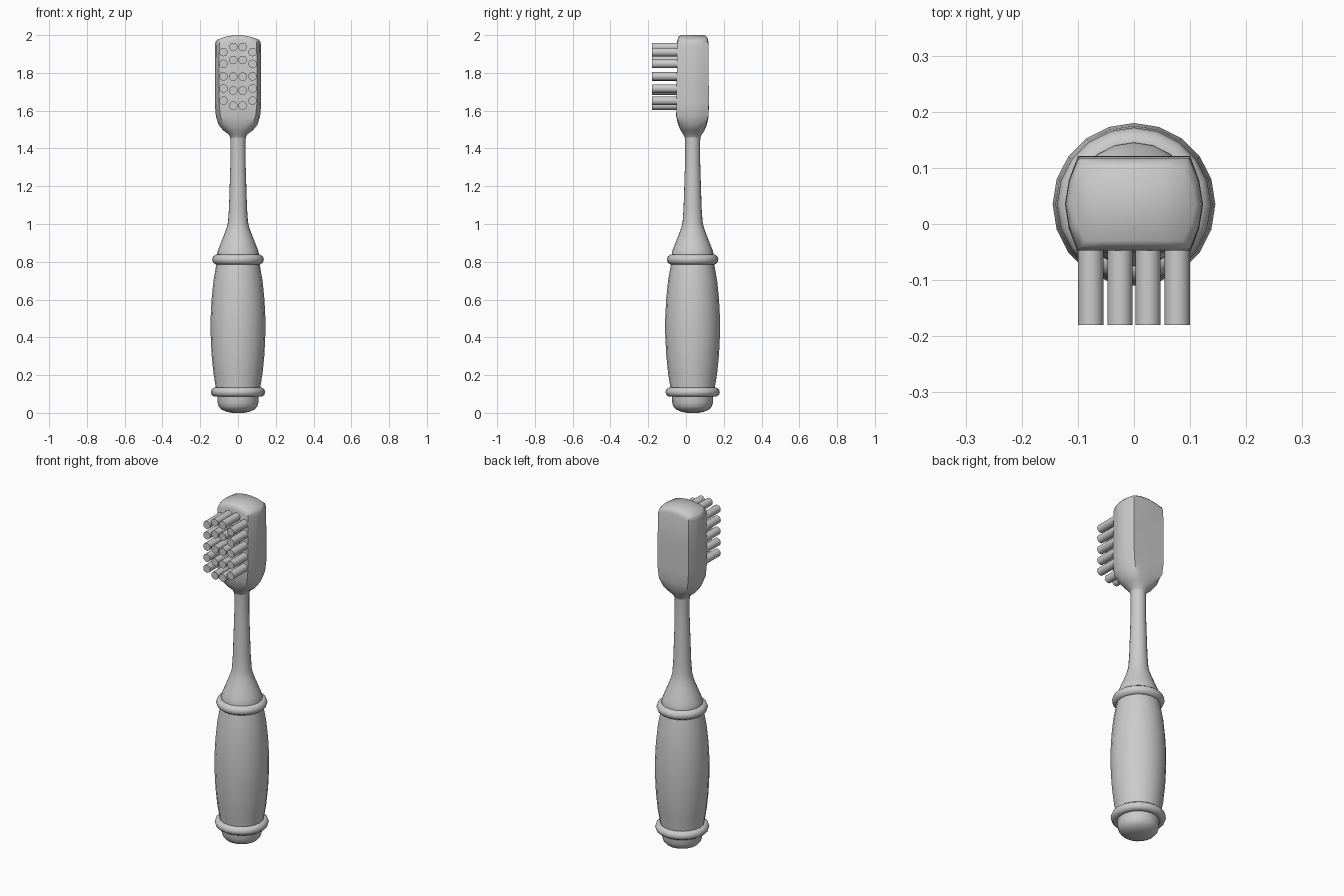
import bpy
from math import sin, cos, pi, atan2, radians

if "Cube" in bpy.data.objects:
    bpy.data.objects.remove(bpy.data.objects["Cube"])

AXIS_Y = 0.035


def make_object(name, verts, faces, angle=40):
    mesh = bpy.data.meshes.new(name)
    mesh.from_pydata(verts, [], faces)
    ob = bpy.data.objects.new(name, mesh)
    bpy.context.collection.objects.link(ob)
    smooth(ob, angle)
    return ob


def smooth(ob, angle=40):
    bpy.ops.object.select_all(action='DESELECT')
    ob.select_set(True)
    bpy.context.view_layer.objects.active = ob
    bpy.ops.object.shade_smooth_by_angle(angle=radians(angle))


def skin(rings, n):
    """Quads joining successive rings of n points."""
    return [(r * n + i, r * n + (i + 1) % n, (r + 1) * n + (i + 1) % n, (r + 1) * n + i)
            for r in range(rings - 1) for i in range(n)]


def lathe(name, profile, n=20):
    verts = [(r * cos(2 * pi * i / n), AXIS_Y + r * sin(2 * pi * i / n), z)
             for r, z in profile for i in range(n)]
    faces = skin(len(profile), n)
    last = (len(profile) - 1) * n
    faces += [tuple(reversed(range(n))), tuple(range(last, last + n))]
    return make_object(name, verts, faces)


# Rounded end cap, bulging grip and slim neck
lathe("end_cap", [(0.03, 0.0), (0.06, 0.006), (0.088, 0.018), (0.102, 0.034),
                  (0.108, 0.055), (0.11, 0.1)])
lathe("grip", [(0.115, 0.1), (0.117, 0.13), (0.13, 0.21), (0.14, 0.31), (0.145, 0.42),
               (0.145, 0.5), (0.14, 0.6), (0.13, 0.7), (0.115, 0.785), (0.11, 0.81)])
lathe("neck", [(0.112, 0.8), (0.11, 0.845), (0.105, 0.865), (0.093, 0.895), (0.075, 0.94),
               (0.06, 0.98), (0.053, 1.01), (0.048, 1.08), (0.044, 1.2), (0.04, 1.33),
               (0.04, 1.44), (0.043, 1.48)])

# Collars at both ends of the grip
for name, z, major, minor in (("lower_collar", 0.11, 0.119, 0.025),
                              ("upper_collar", 0.812, 0.110, 0.027)):
    bpy.ops.mesh.primitive_torus_add(major_segments=20, minor_segments=10, major_radius=major,
                                     minor_radius=minor, location=(0, AXIS_Y, z))
    bpy.context.object.name = name
    smooth(bpy.context.object, 60)


def head_section(z, w, c, y0, y1, box, arch):
    """Flat front and back with bulged sides, blended from an ellipse to a box."""
    my, h = (y0 + y1) / 2, (y1 - y0) / 2
    front = [(-c + 2 * c * i / 5, y0) for i in range(6)]
    right = [(c + (w - c) * sin(pi * t), y0 + (y1 - y0) * t) for t in (0.25, 0.5, 0.75)]
    half = front + right
    pts = half + [(-x, 2 * my - y) for x, y in half]
    out = []
    for x, y in pts:
        a = atan2((y - my) / h, x / w)
        px = x * box + w * cos(a) * (1 - box)
        py = y * box + (my + h * sin(a)) * (1 - box)
        out.append((px, py, z - arch * (px / 0.122) ** 2))
    return out


# Brush head lofted from the neck upward
sections = [
    (1.455, 0.040, 0.030, -0.005, 0.075, 0.0, 0.0),
    (1.475, 0.050, 0.038, -0.015, 0.085, 0.1, 0.0),
    (1.495, 0.078, 0.060, -0.029, 0.098, 0.3, 0.0),
    (1.525, 0.103, 0.082, -0.042, 0.111, 0.6, 0.0),
    (1.57, 0.117, 0.095, -0.052, 0.120, 0.9, 0.0),
    (1.64, 0.123, 0.100, -0.051, 0.121, 1.0, 0.0),
    (1.80, 0.123, 0.100, -0.049, 0.120, 1.0, 0.01),
    (1.97, 0.122, 0.099, -0.047, 0.118, 1.0, 0.025),
    (1.99, 0.119, 0.095, -0.041, 0.112, 1.0, 0.028),
    (2.00, 0.110, 0.087, -0.030, 0.101, 1.0, 0.030),
]
N = 18
verts = [p for s in sections for p in head_section(*s)]
faces = skin(len(sections), N) + [tuple(reversed(range(N)))]
top = (len(sections) - 1) * N
faces += [tuple(top + k for k in (i, i + 1, 13 - i, 14 - i)) for i in range(5)]
faces += [tuple(top + k for k in (5, 6, 7, 8, 9)), tuple(top + k for k in (14, 15, 16, 17, 0))]
make_object("brush_head", verts, faces, 50)

# Bristle tufts: four columns, the inner two spread slightly taller
columns = {0.077: (1.91, 1.848, 1.782, 1.717, 1.653),
           0.025: (1.937, 1.868, 1.78, 1.706, 1.627)}
for x, heights in columns.items():
    for side in (-1, 1):
        for z in heights:
            bpy.ops.mesh.primitive_cylinder_add(vertices=16, radius=0.0225, depth=0.15,
                                                location=(side * x, -0.105, z),
                                                rotation=(pi / 2, 0, 0))
            bpy.context.object.name = "bristle_tuft"
            smooth(bpy.context.object)
